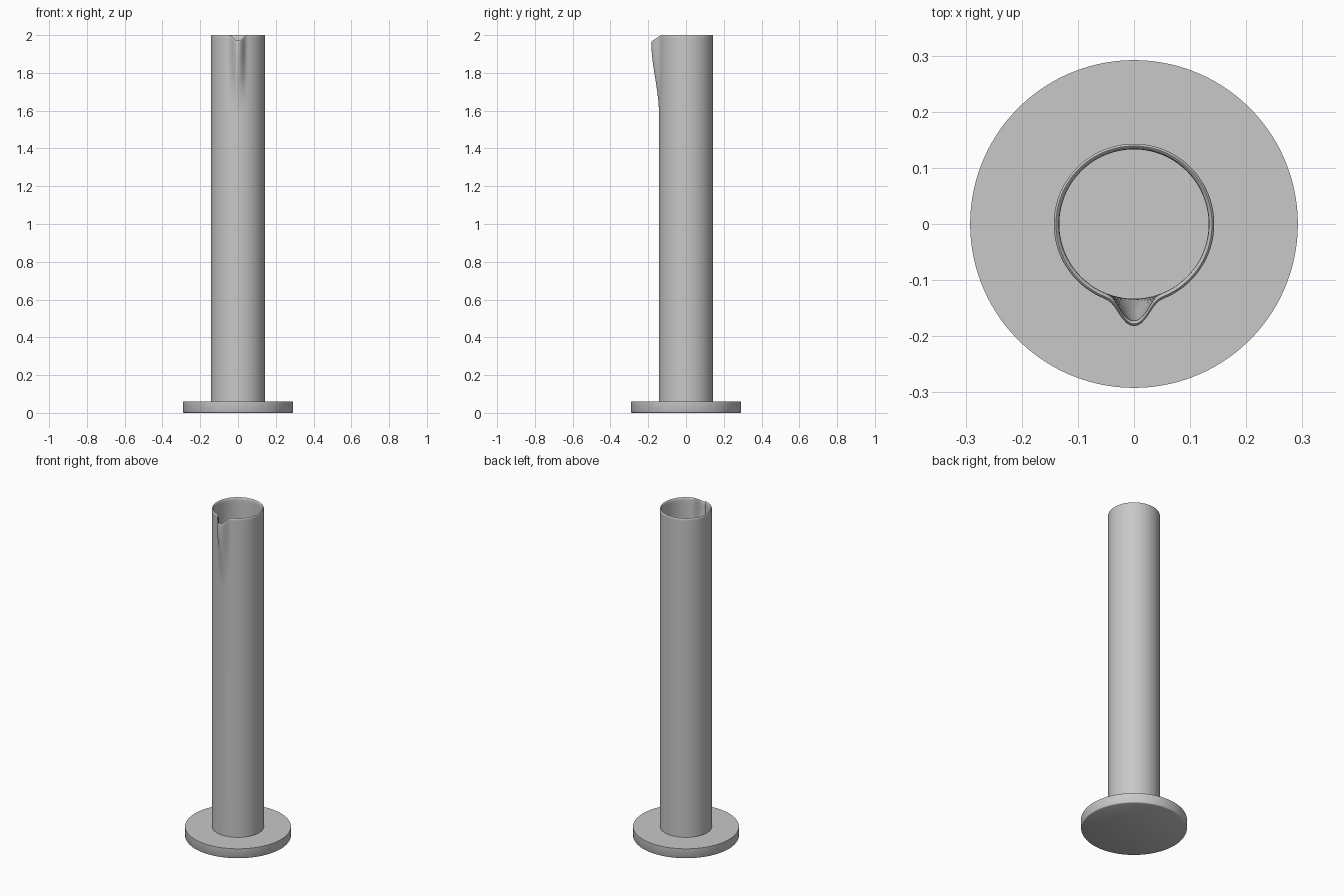
import bpy, bmesh
from math import cos, sin, pi, radians, atan2

cube = bpy.data.objects.get("Cube")
if cube:
    bpy.data.objects.remove(cube)

grey = bpy.data.materials.new("light grey")
grey.use_nodes = True
COLOUR = (0.58, 0.58, 0.58, 1)
grey.diffuse_color = COLOUR
grey.node_tree.nodes["Principled BSDF"].inputs["Base Color"].default_value = COLOUR

SIDES = 160
FOOT_TOP = 0.06
LIP_START, LIP_FULL = 1.58, 1.96


def add_object(name, bm, angle):
    bmesh.ops.recalc_face_normals(bm, faces=bm.faces)
    mesh = bpy.data.meshes.new(name)
    bm.to_mesh(mesh)
    bm.free()
    mesh.materials.append(grey)
    ob = bpy.data.objects.new(name, mesh)
    bpy.context.collection.objects.link(ob)
    bpy.ops.object.select_all(action='DESELECT')
    ob.select_set(True)
    bpy.context.view_layer.objects.active = ob
    bpy.ops.object.shade_smooth_by_angle(angle=radians(angle))
    return ob


def lathe(profile, shape=lambda a, r, z: (r, z)):
    """Spin (radius, height) points about z, letting shape() bend each one."""
    bm = bmesh.new()
    rings = []
    for r, z in profile:
        ring = []
        for i in range(SIDES):
            a = 2 * pi * i / SIDES - pi / 2
            rr, zz = shape(a, r, z)
            ring.append(bm.verts.new((rr * cos(a), rr * sin(a), zz)))
        rings.append(ring)
    for low, high in zip(rings, rings[1:]):
        for i in range(SIDES):
            j = (i + 1) % SIDES
            bm.faces.new((low[i], low[j], high[j], high[i]))
    return bm, rings


def spout(a, r, z):
    """Pull the front of the rim outwards and dip it into a pouring lip."""
    off = abs(atan2(cos(a), -sin(a)))
    if off > 0.42 or z < LIP_START:
        return r, z
    f = (0.5 + 0.5 * cos(pi * off / 0.42)) ** 1.7
    t = min(1, (z - LIP_START) / (LIP_FULL - LIP_START))
    g = t * t * (3 - 2 * t)
    return r + 0.039 * f * g, z - 0.03 * f * t ** 4


# Flat round foot with a softened lower edge
bm, rings = lathe([(0.286, 0), (0.29, 0.002), (0.292, 0.006), (0.292, FOOT_TOP)])
bm.faces.new(rings[0])
bm.faces.new(rings[-1])
add_object("foot", bm, 50)

# Thin-walled tube: outside up, over the rounded rim, inside down
STEPS = 22
heights = [FOOT_TOP - 0.01] + [LIP_START + (1.985 - LIP_START) * i / STEPS
                               for i in range(STEPS + 1)]
rim = [(0.143, 1.993), (0.1415, 1.998), (0.139, 2.0), (0.136, 1.998), (0.134, 1.993)]
profile = [(0.143, z) for z in heights] + rim + [(0.133, z) for z in reversed(heights)]
bm, rings = lathe(profile, spout)
add_object("tube", bm, 60)
